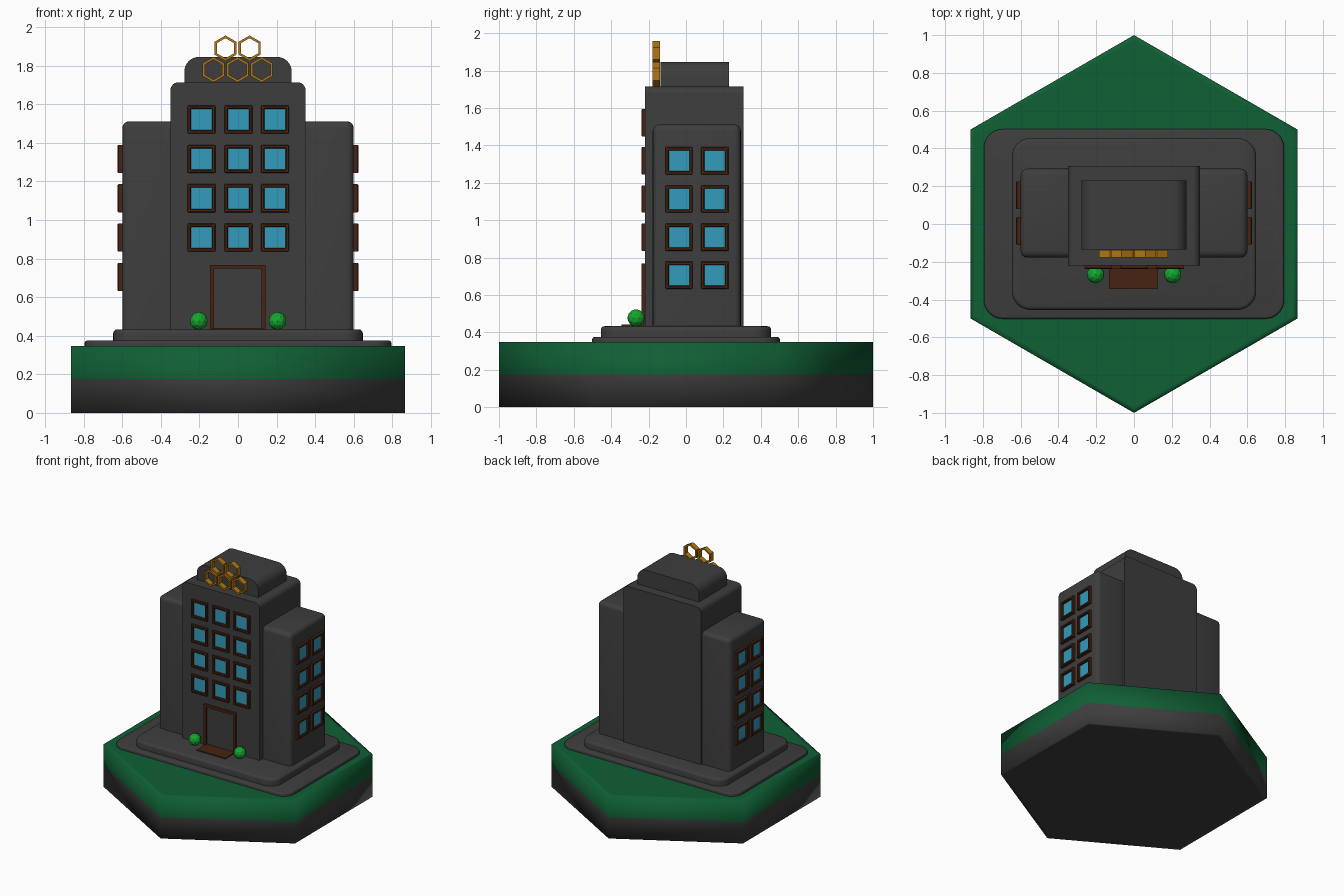
import bpy, bmesh
from math import sin, cos, pi, radians
from mathutils import Vector

if "Cube" in bpy.data.objects:
    bpy.data.objects.remove(bpy.data.objects["Cube"])


def material(name, r, g, b):
    m = bpy.data.materials.new(name)
    m.use_nodes = True
    m.diffuse_color = (r, g, b, 1)
    node = m.node_tree.nodes["Principled BSDF"]
    node.inputs["Base Color"].default_value = (r, g, b, 1)
    node.inputs["Roughness"].default_value = 0.8
    return m


GREY = material("charcoal_grey", 0.047, 0.047, 0.047)
GREEN = material("grass_green", 0.005, 0.115, 0.035)
BROWN = material("dark_brown", 0.065, 0.017, 0.006)
BLUE = material("glass_blue", 0.035, 0.33, 0.5)
GOLD = material("gold", 0.45, 0.19, 0.008)
LEAF = material("leaf_green", 0.007, 0.4, 0.028)


def to_mesh(bm, name, *mats, smooth=None):
    bmesh.ops.recalc_face_normals(bm, faces=bm.faces)
    mesh = bpy.data.meshes.new(name)
    bm.to_mesh(mesh)
    bm.free()
    for m in mats:
        mesh.materials.append(m)
    if smooth:
        mesh.shade_smooth()
        mesh.set_sharp_from_angle(angle=radians(smooth))
    return mesh


def place(name, mesh, loc=(0, 0, 0), turn=0):
    ob = bpy.data.objects.new(name, mesh)
    ob.location = loc
    ob.rotation_euler.z = turn
    bpy.context.collection.objects.link(ob)
    return ob


def block(x, y, z):
    """Box from three (min, max) ranges."""
    bm = bmesh.new()
    bmesh.ops.create_cube(bm, size=1)
    for v in bm.verts:
        v.co = Vector(r[0] + (c + 0.5) * (r[1] - r[0]) for r, c in zip((x, y, z), v.co))
    return bm


def round_edges(bm, rule, radius, segments=5):
    """Bevel the edges whose (direction, midpoint) satisfy the rule."""
    picked = [e for e in bm.edges
              if rule((e.verts[1].co - e.verts[0].co).normalized(),
                      (e.verts[0].co + e.verts[1].co) / 2)]
    bmesh.ops.bevel(bm, geom=picked, offset=radius, segments=segments,
                    profile=0.5, affect="EDGES")


def frame(sides, radius, bar, depth, start):
    """Hollow polygon frame standing in XZ, from y = 0 to y = -depth."""
    bm = bmesh.new()
    inner = radius - bar / cos(pi / sides)
    loops = []
    for r, y in ((radius, 0), (radius, -depth), (inner, -depth), (inner, 0)):
        angles = [start + 2 * pi * i / sides for i in range(sides)]
        loops.append([bm.verts.new((r * cos(a), y, r * sin(a))) for a in angles])
    for a, b in zip(loops, loops[1:] + loops[:1]):
        for i in range(sides):
            j = (i + 1) % sides
            bm.faces.new((a[i], a[j], b[j], b[i]))
    return bm


# Hexagonal ground: grass above, rock below, softly shaded rim
bm = bmesh.new()
rings = []
for r, z in ((0.97, 0), (1, 0), (1, 0.175), (1, 0.348), (0.97, 0.348)):
    rings.append([bm.verts.new((r * cos(pi / 6 + i * pi / 3),
                                r * sin(pi / 6 + i * pi / 3), z)) for i in range(6)])
bm.faces.new(rings[0])
bm.faces.new(rings[-1])
for a, b in zip(rings, rings[1:]):
    for i in range(6):
        bm.faces.new((a[i], a[i - 1], b[i - 1], b[i]))
for f in bm.faces:
    f.material_index = 1 if f.calc_center_median().z > 0.17 else 0
place("ground", to_mesh(bm, "ground", GREY, GREEN, smooth=180))

# Two rounded steps
for name, x, y, z, lip in (("lower_step", 0.795, (-0.502, 0.502), (0.34, 0.375), 0.012),
                           ("upper_step", 0.647, (-0.455, 0.455), (0.37, 0.433), 0.02)):
    bm = block((-x, x), y, z)
    round_edges(bm, lambda d, m: abs(d.z) > 0.9, 0.1, 8)
    round_edges(bm, lambda d, m: m.z > z[1] - 0.001 and abs(d.z) < 0.1, lip, 3)
    place(name, to_mesh(bm, name, GREY, smooth=40))

# Tower and roof block: only the top edges running front to back are rounded
for name, x, y, z, radius in (("tower", 0.35, (-0.22, 0.308), (0.42, 1.714), 0.04),
                              ("roof_block", 0.278, (-0.135, 0.23), (1.7, 1.846), 0.075)):
    bm = block((-x, x), y, z)
    round_edges(bm, lambda d, m: abs(d.y) > 0.9 and m.z > z[1] - 0.01, radius, 6)
    place(name, to_mesh(bm, name, GREY, smooth=40))

# Side wings, rounded everywhere but underneath
for name, x in (("left_wing", (0.25, 0.6)), ("right_wing", (-0.6, -0.25))):
    bm = block(x, (-0.178, 0.293), (0.42, 1.512))
    round_edges(bm, lambda d, m: m.z > 0.5, 0.035, 4)
    place(name, to_mesh(bm, name, GREY, smooth=40))

# Windows: shared frame and glass, set in the tower front and both wing sides
HALF = 0.073
bm = frame(4, HALF * 2 ** 0.5, 0.018, 0.024, pi / 4)
round_edges(bm, lambda d, m: m.y < -0.02, 0.004, 1)
frame_mesh = to_mesh(bm, "window_frame", BROWN)
glass_mesh = to_mesh(block((-0.058, 0.058), (-0.007, 0.002), (-0.058, 0.058)),
                     "window_glass", BLUE)


def window(label, loc, turn):
    place(label + "_window_frame", frame_mesh, loc, turn)
    place(label + "_window_glass", glass_mesh, loc, turn)


ROWS = [0.705 + 0.204 * i for i in range(5)]
for z in ROWS[1:]:
    for x in (-0.19, 0.002, 0.192):
        window("front", (x, -0.214, z), 0)
for z in ROWS[:4]:
    for y in (-0.037, 0.153):
        window("left", (0.6, y, z), pi / 2)
        window("right", (-0.6, y, z), -pi / 2)

# Door frame and mat
for name, x, z in (("door_left_post", (0.122, 0.142), (0.43, 0.768)),
                   ("door_right_post", (-0.145, -0.125), (0.43, 0.768)),
                   ("door_lintel", (-0.125, 0.122), (0.748, 0.768))):
    place(name, to_mesh(block(x, (-0.238, -0.21), z), name, BROWN))
place("door_mat", to_mesh(block((-0.132, 0.127), (-0.345, -0.21), (0.43, 0.441)),
                          "door_mat", BROWN))

# Round faceted bushes beside the door
bm = bmesh.new()
bmesh.ops.create_icosphere(bm, subdivisions=2, radius=0.047)
bush_mesh = to_mesh(bm, "bush", LEAF)
for name, x in (("left_bush", 0.205), ("right_bush", -0.203)):
    place(name, bush_mesh, (x, -0.267, 0.477))

# Stacked hexagon rings on the roof
ring_mesh = to_mesh(frame(6, 0.066, 0.012, 0.04, pi / 2), "hexagon_ring", GOLD)
for x, z in ((-0.127, 1.78), (-0.002, 1.78), (0.123, 1.78), (-0.065, 1.891), (0.06, 1.891)):
    place("hexagon_ring", ring_mesh, (x, -0.138, z))
